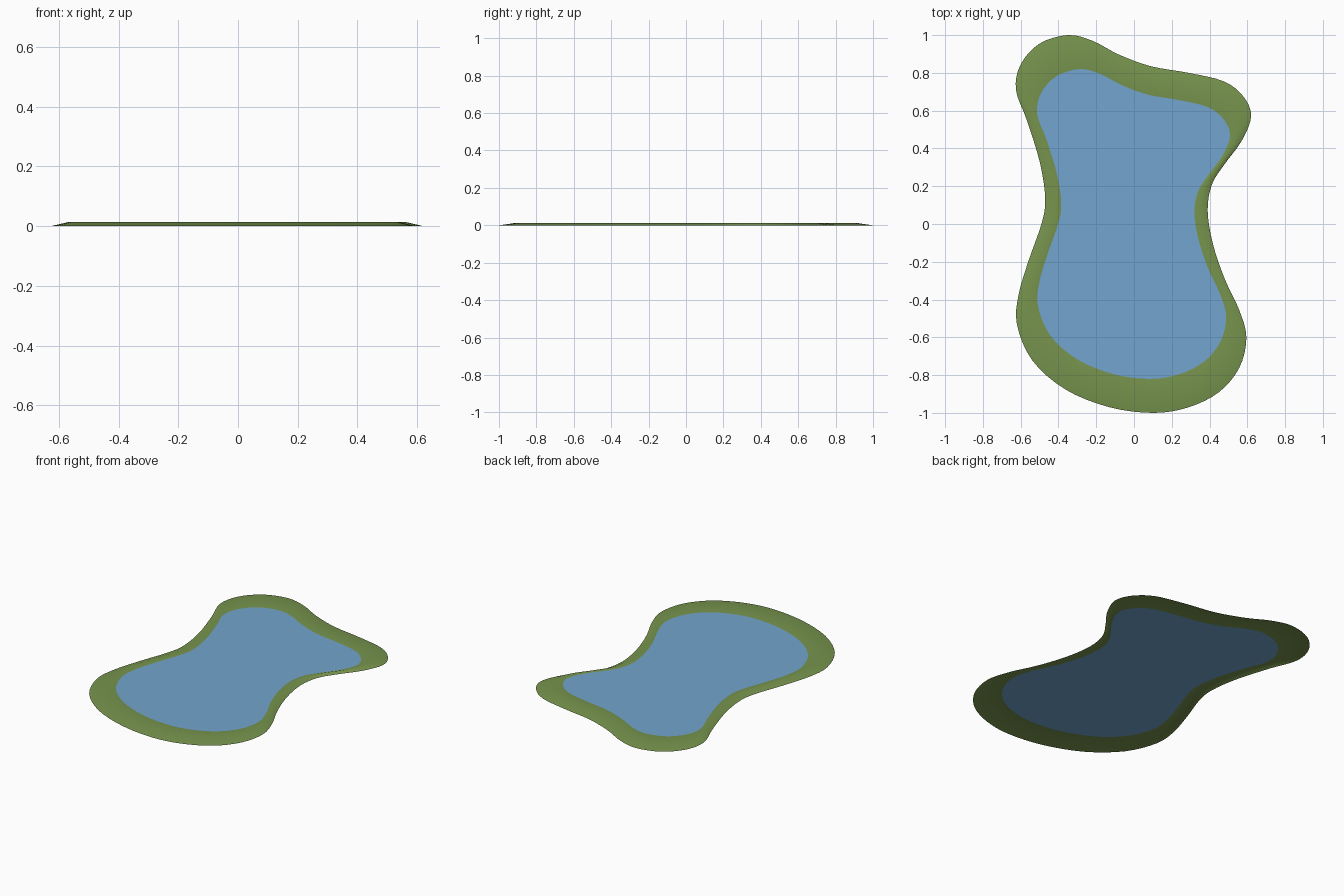
import bpy, bmesh
from mathutils import Vector

if "Cube" in bpy.data.objects:
    bpy.data.objects.remove(bpy.data.objects["Cube"])

# Shoreline control points, clockwise from the back left lobe
SHORE = [(-.35, 1), (-.22, .97), (-.08, .897), (.09, .835), (.29, .80), (.476, .755),
         (.58, .674), (.62, .57), (.57, .44), (.482, .32), (.413, .21), (.39, .07),
         (.418, -.106), (.48, -.29), (.555, -.45), (.595, -.60), (.558, -.76), (.45, -.89),
         (.29, -.97), (.105, -1), (-.13, -.97), (-.365, -.875), (-.54, -.72), (-.62, -.53),
         (-.61, -.37), (-.555, -.185), (-.49, 0), (-.47, .13), (-.497, .32), (-.566, .546),
         (-.625, .71), (-.60, .845), (-.50, .955)]


def smooth_loop(pts, steps=4):
    """Closed Catmull-Rom curve, returned counter-clockwise."""
    p = [Vector(q) for q in pts]
    n, out = len(p), []
    for i in range(n):
        a, b, c, d = p[i - 1], p[i], p[(i + 1) % n], p[(i + 2) % n]
        for k in range(steps):
            t = k / steps
            out.append(0.5 * (2 * b + (c - a) * t + (2 * a - 5 * b + 4 * c - d) * t * t
                              + (3 * b - a - 3 * c + d) * t ** 3))
    return out[::-1]


def material(name, rgb):
    m = bpy.data.materials.new(name)
    m.diffuse_color = (*rgb, 1)
    m.use_nodes = True
    m.node_tree.nodes["Principled BSDF"].inputs["Base Color"].default_value = m.diffuse_color
    return m


def build(name, rings, mat, fill=False):
    """Bridge scaled copies of the shoreline; optionally fan-fill the centre."""
    bm = bmesh.new()
    loops = [[bm.verts.new((p.x * s, p.y * s, z)) for p in LOOP] for s, z in rings]
    n = len(LOOP)
    for lo, hi in zip(loops, loops[1:]):
        for i in range(n):
            j = (i + 1) % n
            bm.faces.new((lo[i], lo[j], hi[j], hi[i]))
    if fill:
        c = bm.verts.new((0, 0, rings[-1][1]))
        for i in range(n):
            bm.faces.new((loops[-1][i], loops[-1][(i + 1) % n], c))
    for f in bm.faces:
        f.smooth = True
    me = bpy.data.meshes.new(name)
    bm.to_mesh(me)
    bm.free()
    me.materials.append(mat)
    ob = bpy.data.objects.new(name, me)
    bpy.context.collection.objects.link(ob)


LOOP = smooth_loop(SHORE)
grass = material("grass green", (.184, .296, .075))
water = material("water blue", (.175, .376, .62))

# Low grassy bank: rises from the ground, then dips to the water line
build("grass_bank", [(1, 0), (.91, .013), (.82, .008)], grass)

# Flat water surface
build("water_surface", [(.82, .008), (.6, .008)], water, fill=True)
